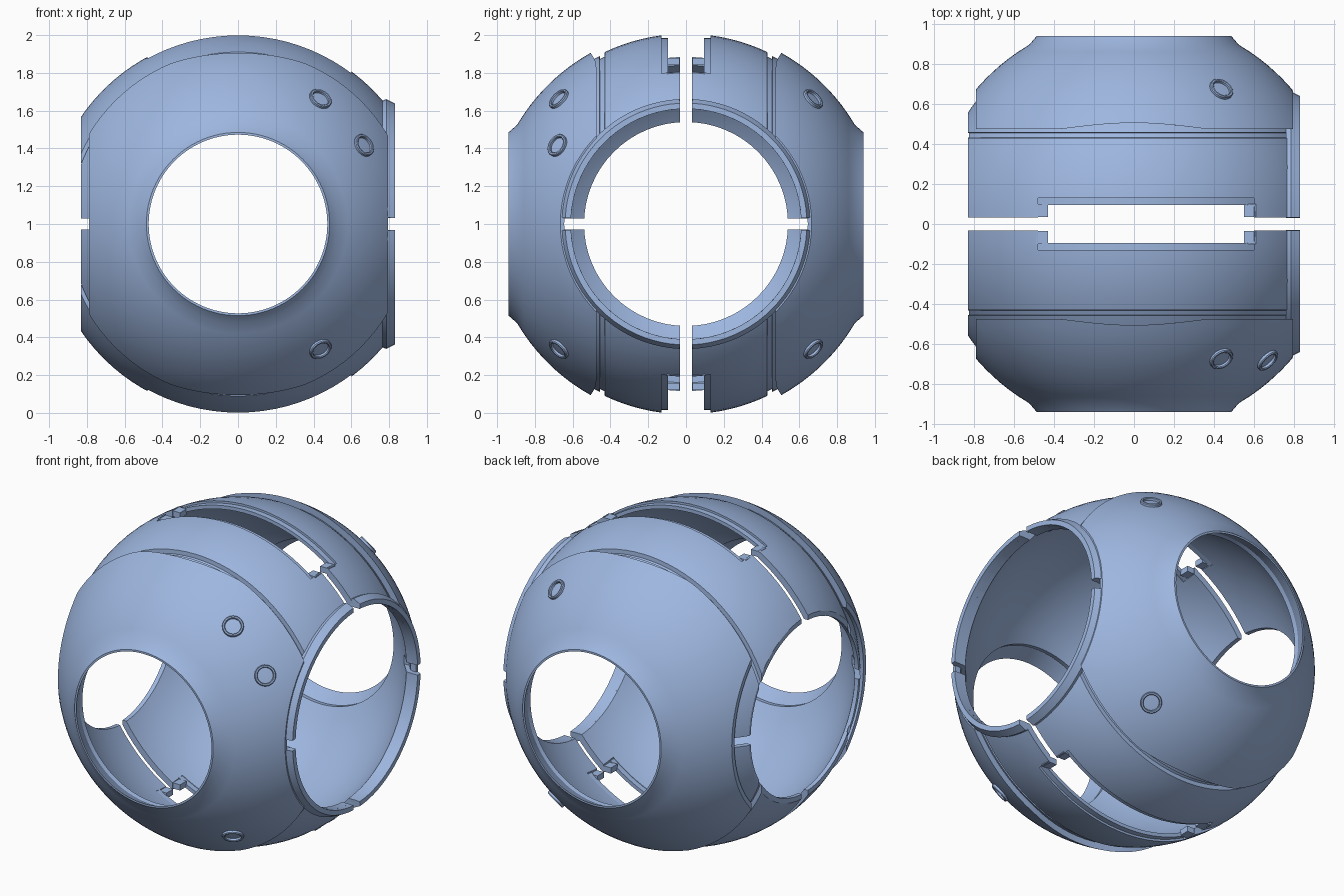
import bpy, bmesh, math
from mathutils import Vector, Matrix

if "Cube" in bpy.data.objects:
    bpy.data.objects.remove(bpy.data.objects["Cube"])

blue = bpy.data.materials.new("soft_blue")
blue.diffuse_color = (0.34, 0.47, 0.74, 1)
blue.use_nodes = True
blue.node_tree.nodes["Principled BSDF"].inputs["Base Color"].default_value = blue.diffuse_color
C = Vector((0, 0, 1))
TAU = 2 * math.pi


def lathe(name, prof, place, seg=96, a0=0.0, a1=TAU):
    """Spin a closed (radius, axial) profile; place(u, v, w) gives the world point."""
    bm = bmesh.new()
    full = abs(a1 - a0 - TAU) < 1e-6
    rings = []
    for i in range(seg if full else seg + 1):
        a = a0 + (a1 - a0) * i / seg
        rings.append([bm.verts.new(place(r * math.sin(a), r * math.cos(a), w)) for r, w in prof])
    n = len(prof)
    for i in range(seg):
        p, q = rings[i], rings[(i + 1) % len(rings)]
        for j in range(n):
            bm.faces.new((p[j], p[(j + 1) % n], q[(j + 1) % n], q[j]))
    if not full:
        bm.faces.new(rings[0])
        bm.faces.new(rings[-1])
    bmesh.ops.recalc_face_normals(bm, faces=bm.faces[:])
    return finish(name, bm)


def finish(name, bm):
    me = bpy.data.meshes.new(name)
    bm.to_mesh(me)
    bm.free()
    me.materials.append(blue)
    ob = bpy.data.objects.new(name, me)
    bpy.context.collection.objects.link(ob)
    return ob


def box(name, x0, x1, y0, y1, z0, z1):
    bm = bmesh.new()
    bmesh.ops.create_cube(bm, size=1)
    for v in bm.verts:
        v.co = Vector(((x0 + x1) / 2 + v.co.x * (x1 - x0), (y0 + y1) / 2 + v.co.y * (y1 - y0),
                       (z0 + z1) / 2 + v.co.z * (z1 - z0)))
    return finish(name, bm)


def bore(name, radius, x0, x1):
    bm = bmesh.new()
    bmesh.ops.create_cone(bm, cap_ends=True, segments=64, radius1=radius, radius2=radius, depth=x1 - x0,
                          matrix=Matrix.Translation(((x0 + x1) / 2, 0, 1)) @ Matrix.Rotation(math.pi / 2, 4, 'Y'))
    return finish(name, bm)


def cut(ob, cutters):
    bpy.context.view_layer.objects.active = ob
    for c in cutters:
        m = ob.modifiers.new("cut", 'BOOLEAN')
        m.operation, m.solver, m.object = 'DIFFERENCE', 'EXACT', c
        bpy.ops.object.modifier_apply(modifier=m.name)


def arc(R, y0, y1, n):
    """Points (radius, y) on a sphere of radius R."""
    return [(math.sqrt(R * R - y * y), y) for y in (y0 + (y1 - y0) * i / n for i in range(n + 1))]


# Cutters: side bores, flat side trims, slot, and the level split beside the side openings
left_bore = bore("left_bore_cutter", 0.54, -1.3, -0.2)
right_bore = bore("right_bore_cutter", 0.61, 0.2, 1.3)
plate_bore = bore("plate_bore_cutter", 0.645, -1.3, 1.3)
shell_trims = [box("shell_trim", a, b, -2, 2, -1, 3) for a, b in ((-2, -0.83), (0.83, 2))]
plate_trims = [box("plate_trim", a, b, -2, 2, -1, 3) for a, b in ((-2, -0.79), (0.795, 2))]
splits = [box("split_cutter", a, b, -0.69, 0.69, 0.97, 1.03) for a, b in ((-2, -0.6), (0.6, 2))]
slot = box("slot_cutter", -0.48, 0.6, -0.13, 0.13, -1, 3)
cutters = [left_bore, right_bore, plate_bore, slot] + shell_trims + plate_trims + splits

shell_prof = (arc(1.007, 0.032, 0.43, 8) + arc(0.985, 0.432, 0.455, 1) + arc(1.0, 0.457, 0.855, 10)
              + arc(0.968, 0.82, 0.032, 18))
plate_prof = (arc(1.037, 0.475, 0.895, 12) + [(0.485, 0.94), (0.473, 0.94), (0.505, 0.87)]
              + arc(0.994, 0.85, 0.475, 10))
smooth = []

for side, s in (("front", -1), ("back", 1)):
    def about_y(u, v, w):
        return C + Vector((u, s * w, v))

    def about_y_wavy(u, v, w):
        # plate edge dips away from the seam at top and bottom
        if w < 0.476 and abs(u) < 0.36:
            w2 = w + 0.03 * math.cos(u / 0.36 * math.pi / 2)
            r = math.hypot(u, v)
            k = math.sqrt(r * r + w * w - w2 * w2) / r
            return about_y(u * k, v * k, w2)
        return about_y(u, v, w)

    # Inner shell half
    shell = lathe(side + "_shell", shell_prof, about_y)
    cut(shell, [left_bore, right_bore, slot] + shell_trims + splits)
    # Outer cover plate with a chamfered round opening
    plate = lathe(side + "_cover_plate", plate_prof, about_y_wavy)
    cut(plate, plate_trims + [plate_bore])
    smooth += [shell, plate]

    # Raised rim of the larger right opening, in quarters
    g = math.asin(0.032 / 0.63)
    rim_prof = [(0.61, 0.76), (0.61, 0.83), (0.64, 0.83), (0.662, 0.785), (0.652, 0.76)]
    for level, a0, a1 in (("upper", g, math.pi / 2 - g), ("lower", math.pi / 2 + g, math.pi - g)):
        smooth.append(lathe(f"{side}_{level}_right_rim", rim_prof,
                            lambda u, v, w: C + Vector((w, s * u, v)), 20, a0, a1))

    # Slot ledges and end tabs, top and bottom
    for level, t in (("top", 1), ("bottom", -1)):
        ledge_prof = [(0.985, 0.095), (0.985, 0.135), (0.962, 0.135), (0.962, 0.095)]
        smooth.append(lathe(f"{side}_{level}_slot_ledge", ledge_prof,
                            lambda u, v, w: C + Vector((u, s * w, t * v)), 24,
                            math.asin(-0.485 / 0.97), math.asin(0.6 / 0.97)))
        for x0, x1, zc in ((-0.49, -0.43, 0.86), (0.55, 0.61, 0.785)):
            box(f"{side}_{level}_slot_tab", x0, x1, min(s * 0.035, s * 0.1), max(s * 0.035, s * 0.1),
                1 + t * zc - 0.018, 1 + t * zc + 0.018)

    # Small raised rings on the plate
    spots = [(0.435, 0.66), (0.435, -0.66)] + ([(0.665, 0.415)] if s < 0 else [])
    for x, z in spots:
        nrm = Vector((x, s * math.sqrt(1.037 ** 2 - x * x - z * z), z)).normalized()
        q = nrm.to_track_quat('Z', 'Y')
        smooth.append(lathe(side + "_screw_ring",
                            [(0.046, 1.0), (0.046, 1.048), (0.05, 1.052), (0.058, 1.052), (0.062, 1.047), (0.062, 1.0)],
                            lambda u, v, w: C + q @ Vector((u, v, w)), 28))

# Remove cutters, smooth the curved parts
for c in cutters:
    bpy.data.objects.remove(c)
bpy.ops.object.select_all(action='DESELECT')
for ob in smooth:
    ob.select_set(True)
bpy.context.view_layer.objects.active = smooth[0]
bpy.ops.object.shade_smooth_by_angle(angle=math.radians(25))
